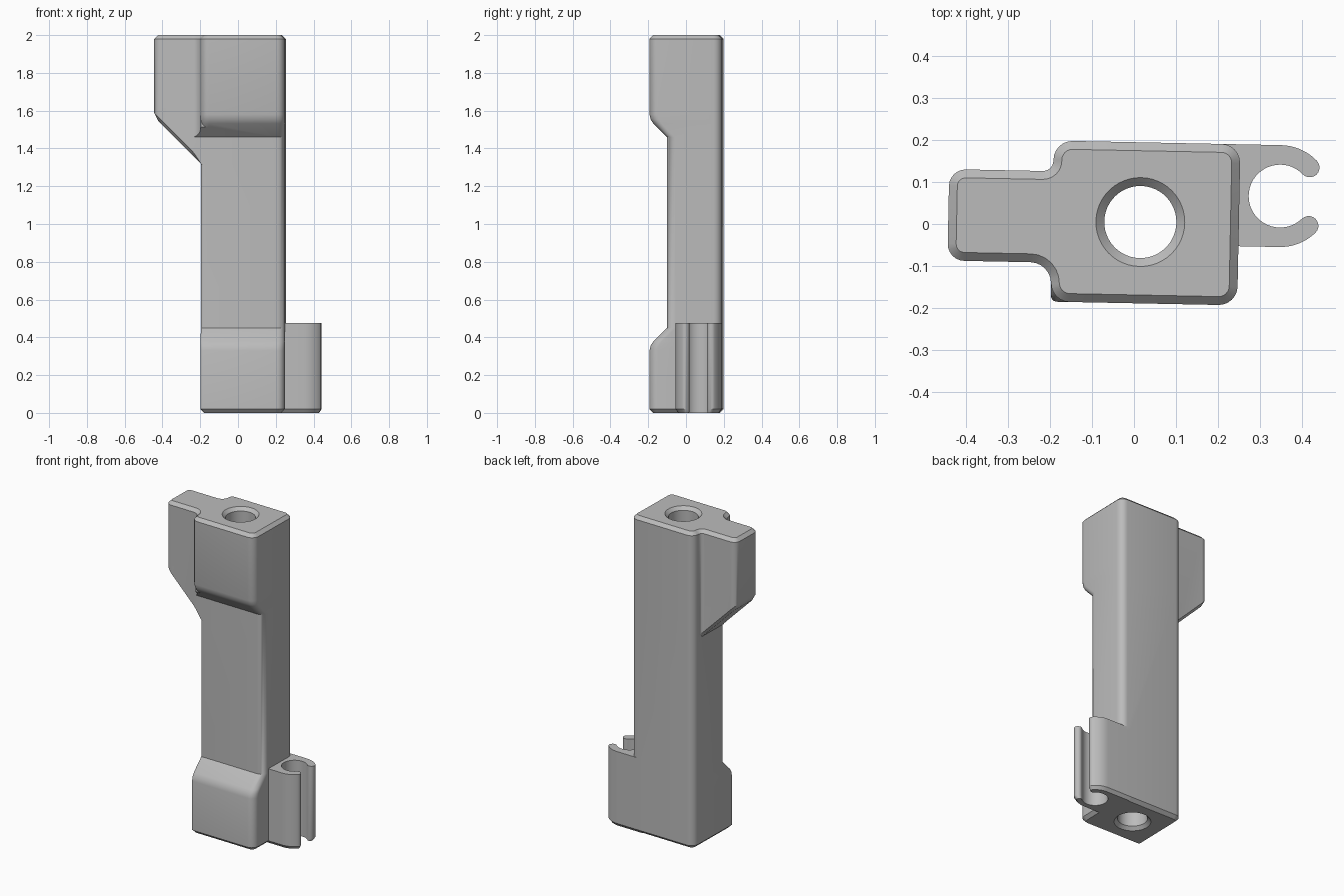
import bpy, bmesh, math
from mathutils import Matrix

if "Cube" in bpy.data.objects:
    bpy.data.objects.remove(bpy.data.objects["Cube"])

grey = bpy.data.materials.new("plain grey")
grey.use_nodes = True
COLOUR = (0.5, 0.5, 0.5, 1)
grey.diffuse_color = COLOUR
grey.node_tree.nodes["Principled BSDF"].inputs["Base Color"].default_value = COLOUR

CHAMFER = 0.02
TILT = Matrix.Rotation(-0.02, 4, "Z")
LEFT, RIGHT, FRONT, BACK, WAIST = -0.195, 0.25, -0.189, 0.195, -0.097


def arc(cx, cy, r, a0, a1, n):
    """Points of an arc, angles in degrees."""
    angles = [math.radians(a0 + (a1 - a0) * i / n) for i in range(n + 1)]
    return [(cx + r * math.cos(a), cy + r * math.sin(a)) for a in angles]


def outline(corners, inset=0, n=6):
    """Counter-clockwise right-angled outline with rounded corners (x, y, radius)."""
    pts = []
    for i, (x, y, r) in enumerate(corners):
        px, py, _ = corners[i - 1]
        qx, qy, _ = corners[(i + 1) % len(corners)]
        ux, uy = x - px, y - py
        vx, vy = qx - x, qy - y
        lu, lv = math.hypot(ux, uy), math.hypot(vx, vy)
        ux, uy, vx, vy = ux / lu, uy / lu, vx / lv, vy / lv
        turn = 1 if ux * vy - uy * vx > 0 else -1
        x += inset * (-uy - vy)
        y += inset * (ux + vx)
        r = max(r - turn * inset, 0.004)
        cx, cy = x + r * (vx - ux), y + r * (vy - uy)
        start = math.degrees(math.atan2(-vy, -vx))
        pts += arc(cx, cy, r, start, start + turn * 90, n)
    return pts


def loft(name, rings):
    """Solid through matching rings of 3D points, ordered from the bottom up."""
    bm = bmesh.new()
    loops = [[bm.verts.new(p) for p in ring] for ring in rings]
    n = len(loops[0])
    for low, high in zip(loops, loops[1:]):
        for i in range(n):
            j = (i + 1) % n
            bm.faces.new((low[i], low[j], high[j], high[i]))
    bm.faces.new(loops[0][::-1])
    bm.faces.new(loops[-1])
    bmesh.ops.recalc_face_normals(bm, faces=bm.faces)
    mesh = bpy.data.meshes.new(name)
    bm.to_mesh(mesh)
    bm.free()
    mesh.materials.append(grey)
    obj = bpy.data.objects.new(name, mesh)
    bpy.context.collection.objects.link(obj)
    return obj


def level(points, z):
    return [(x, y, z) for x, y in points]


def combine(target, other, operation):
    """Apply a boolean and drop the second object."""
    mod = target.modifiers.new(operation.lower(), "BOOLEAN")
    mod.operation, mod.object, mod.solver = operation, other, "EXACT"
    bpy.context.view_layer.objects.active = target
    bpy.ops.object.modifier_apply(modifier=mod.name)
    bpy.data.objects.remove(other)


# Column with a recessed waist on its front
SLOPE_LOW = [(0.33, FRONT), (0.356, -0.183), (0.378, -0.169), (0.45, WAIST)]
SLOPE_HIGH = [(1.46, WAIST), (1.532, -0.169), (1.554, -0.183), (1.58, FRONT)]


def column_ring(z, front, inset=0):
    r = 0.045
    r_left = r if z > 1.5 else 0.015
    corners = [(LEFT, front, r_left), (RIGHT, front, r), (RIGHT, BACK, r), (LEFT, BACK, r)]
    return level(outline(corners, inset), z)


rings = [column_ring(0, FRONT, CHAMFER), column_ring(CHAMFER, FRONT)]
rings += [column_ring(z, y) for z, y in SLOPE_LOW + SLOPE_HIGH]
rings += [column_ring(2 - CHAMFER, FRONT), column_ring(2, FRONT, CHAMFER)]
body = loft("body", rings)

# Side arm with filleted roots and a sloping underside
ARM = [(-0.443, -0.096, 0.04), (LEFT, -0.096, 0.05), (LEFT, -0.15, 0.002),
       (-0.12, -0.15, 0.01), (-0.12, 0.15, 0.01), (LEFT, 0.15, 0.002),
       (LEFT, 0.122, 0.025), (-0.443, 0.122, 0.04)]


def sloped(points, lift):
    return [(x, y, 1.32 + LEFT - x + lift) for x, y in points]


arm = loft("arm", [sloped(outline(ARM, CHAMFER), 0), sloped(outline(ARM), CHAMFER),
                   level(outline(ARM), 2 - CHAMFER), level(outline(ARM, CHAMFER), 2)])

# Trim the arm's front fillet to the waist
profile = [(-0.3, 1.2), (WAIST, 1.2)] + [(y, z) for z, y in SLOPE_HIGH] + [(-0.3, 1.65)]
notch = loft("notch", [[(x, y, z) for y, z in profile] for x in (-0.6, 0.1)])
combine(arm, notch, "DIFFERENCE")
combine(body, arm, "UNION")


# Open clip on the lower side
def clip_ring(z, inset=0):
    cx, cy, inner, outer = 0.347, 0.0735, 0.075, 0.1215 - inset
    mid, half = (inner + outer) / 2, (outer - inner) / 2
    d = mid * math.sqrt(0.5)
    pts = [(0.18, cy - outer)]
    pts += arc(cx, cy, outer, -90, -45, 8)
    pts += arc(cx + d, cy - d, half, -45, 135, 10)[1:-1]
    pts += arc(cx, cy, inner, -45, -315, 36)
    pts += arc(cx + d, cy + d, half, 225, 405, 10)[1:-1]
    pts += arc(cx, cy, outer, 45, 90, 8)
    pts += [(0.18, cy + outer)]
    return level(pts, z)


clip = loft("clip", [clip_ring(0, 0.015), clip_ring(CHAMFER), clip_ring(0.475)])
combine(body, clip, "UNION")

# Bore through the column, countersunk at both ends
bore_rings = [(-0.02, 0.126), (CHAMFER, 0.086), (2 - CHAMFER, 0.086), (2.02, 0.126)]
bore = loft("bore", [level(arc(0.015, 0.005, r, 0, 352.5, 47), z) for z, r in bore_rings])
combine(body, bore, "DIFFERENCE")

# Slight turn about the vertical, then smooth the rounded faces
body.data.transform(TILT)
body.name = "holder_body"
bpy.ops.object.select_all(action="DESELECT")
body.select_set(True)
bpy.context.view_layer.objects.active = body
bpy.ops.object.shade_smooth_by_angle(angle=math.radians(32))
